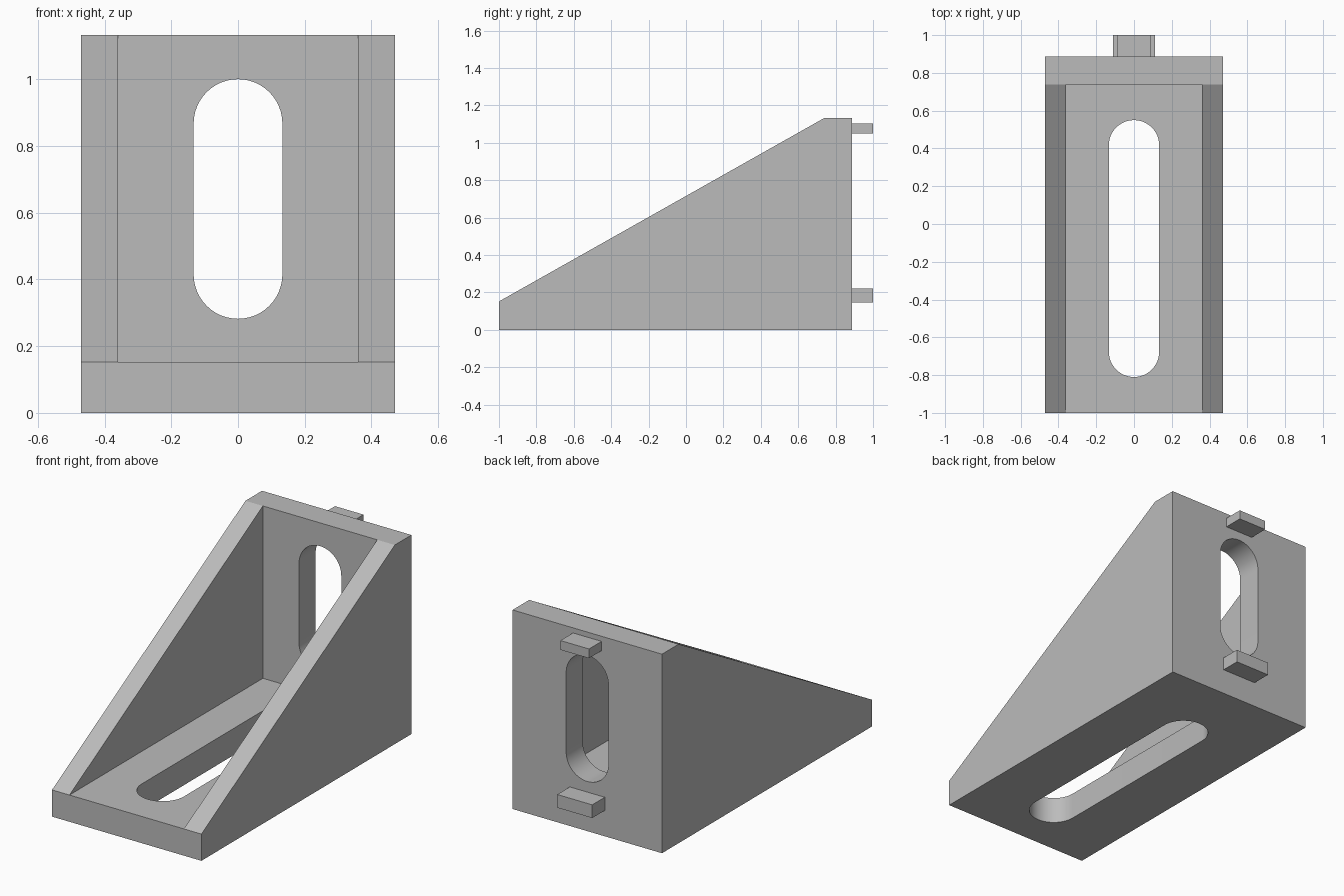
import bpy, bmesh, math
from mathutils import Vector

cube = bpy.data.objects.get("Cube")
if cube:
    bpy.data.objects.remove(cube, do_unlink=True)

HALF_W, INNER_W = 0.47, 0.36
BACK_Y, WALL_Y = 0.887, 0.738
FLOOR_Z, TOP_Z = 0.152, 1.132
SLOT_R = 0.133

grey = bpy.data.materials.new("light_grey")
grey.use_nodes = True
colour = (0.5, 0.5, 0.5, 1)
grey.diffuse_color = colour
grey.node_tree.nodes["Principled BSDF"].inputs["Base Color"].default_value = colour


def prism(name, outline, offset):
    """Extrude a closed planar outline along an offset."""
    bm = bmesh.new()
    face = bm.faces.new([bm.verts.new(p) for p in outline])
    ext = bmesh.ops.extrude_face_region(bm, geom=[face])
    verts = [g for g in ext["geom"] if isinstance(g, bmesh.types.BMVert)]
    bmesh.ops.translate(bm, verts=verts, vec=Vector(offset))
    bmesh.ops.recalc_face_normals(bm, faces=bm.faces)
    mesh = bpy.data.meshes.new(name)
    bm.to_mesh(mesh)
    bm.free()
    mesh.materials.append(grey)
    obj = bpy.data.objects.new(name, mesh)
    bpy.context.collection.objects.link(obj)
    return obj


def box(name, x, y0, y1, z0, z1):
    """Box centred on x = 0."""
    return prism(name, [(-x, y0, z0), (x, y0, z0), (x, y1, z0), (-x, y1, z0)],
                 (0, 0, z1 - z0))


def slot_outline(low, high, steps=24):
    """Rounded slot as (across, along) points."""
    points = []
    for centre, start in ((high - SLOT_R, 0), (low + SLOT_R, math.pi)):
        for i in range(steps + 1):
            a = start + math.pi * i / steps
            points.append((SLOT_R * math.cos(a), centre + SLOT_R * math.sin(a)))
    return points


# Wedge-shaped body from its side profile
profile = [(-1, 0), (BACK_Y, 0), (BACK_Y, TOP_Z), (WALL_Y, TOP_Z), (-1, FLOOR_Z)]
bracket = prism("bracket_body", [(-HALF_W, y, z) for y, z in profile], (2 * HALF_W, 0, 0))

# Cutters: the open pocket between the side walls, and the two slots
cutters = [
    box("pocket_cutter", INNER_W, -1.2, WALL_Y, FLOOR_Z, 1.4),
    prism("floor_slot_cutter",
          [(x, y, -0.1) for x, y in slot_outline(-0.81, 0.55)], (0, 0, 0.4)),
    prism("back_slot_cutter",
          [(x, 0.6, z) for x, z in slot_outline(0.282, 1.0)], (0, 0.5, 0)),
]
bpy.context.view_layer.objects.active = bracket
for cutter in cutters:
    cutter.hide_render = True
    mod = bracket.modifiers.new(cutter.name, "BOOLEAN")
    mod.operation = "DIFFERENCE"
    mod.solver = "EXACT"
    mod.object = cutter
    bpy.ops.object.modifier_apply(modifier=mod.name)
    bpy.data.objects.remove(cutter, do_unlink=True)

# Smooth slot ends, sharp edges elsewhere
bpy.ops.object.select_all(action="DESELECT")
bracket.select_set(True)
bpy.ops.object.shade_smooth_by_angle(angle=math.radians(25))

# Locating tabs on the back
box("upper_tab", 0.09, BACK_Y, 1.0, 1.05, 1.103)
box("lower_tab", 0.11, BACK_Y, 1.0, 0.147, 0.222)
